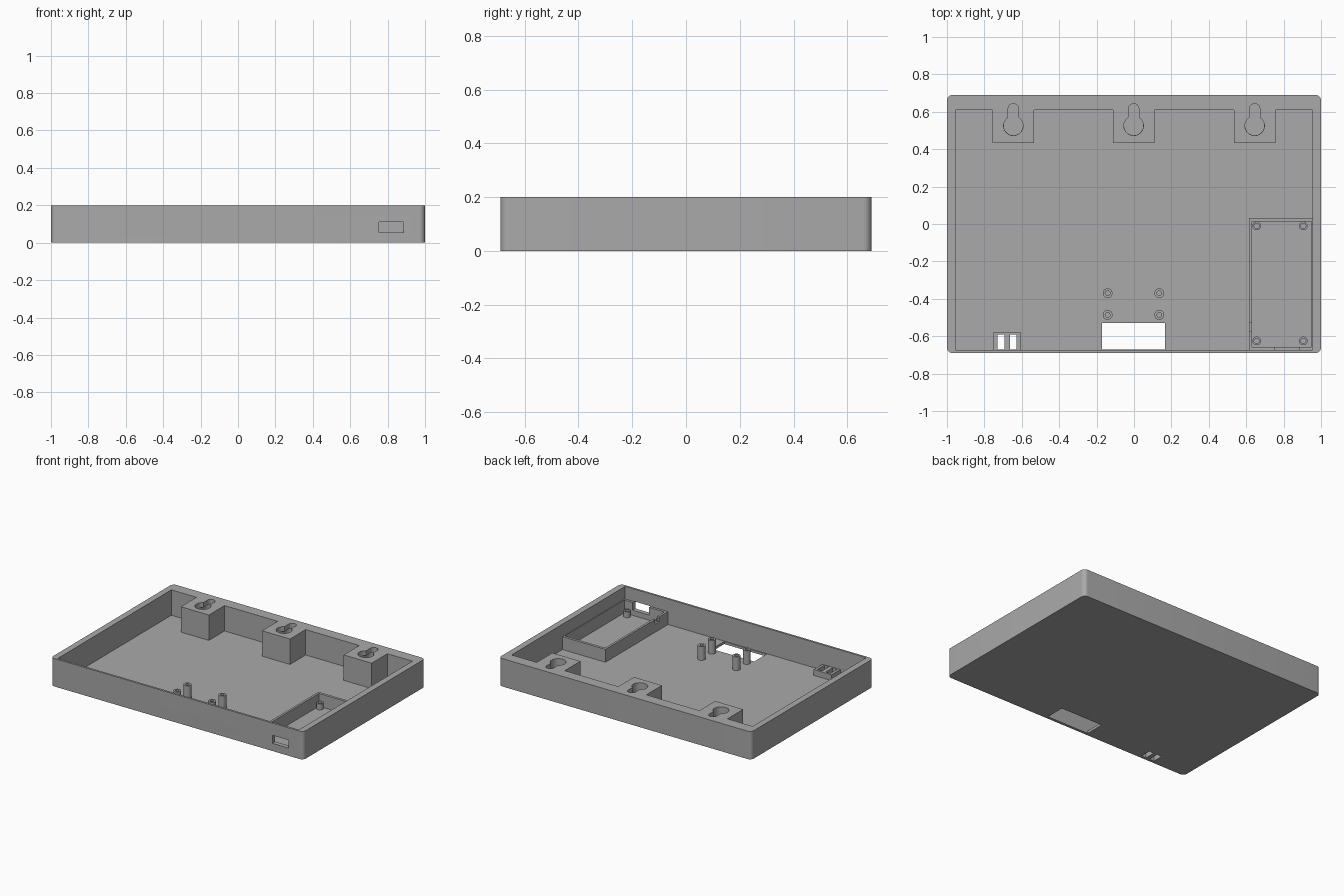
import bpy, bmesh, math

if "Cube" in bpy.data.objects:
    bpy.data.objects.remove(bpy.data.objects["Cube"])

FLOOR, RIM = 0.018, 0.2
grey = bpy.data.materials.new("plain grey")
grey.diffuse_color = (0.4, 0.4, 0.4, 1)
grey.use_nodes = True
grey.node_tree.nodes["Principled BSDF"].inputs["Base Color"].default_value = grey.diffuse_color


def prism(name, pts, z0, z1):
    """Extrude a counter-clockwise outline from z0 to z1."""
    bm = bmesh.new()
    face = bm.faces.new([bm.verts.new((x, y, z0)) for x, y in pts])
    ext = bmesh.ops.extrude_face_region(bm, geom=[face])
    top = [v for v in ext["geom"] if isinstance(v, bmesh.types.BMVert)]
    bmesh.ops.translate(bm, verts=top, vec=(0, 0, z1 - z0))
    bmesh.ops.recalc_face_normals(bm, faces=bm.faces)
    mesh = bpy.data.meshes.new(name)
    bm.to_mesh(mesh)
    bm.free()
    mesh.materials.append(grey)
    obj = bpy.data.objects.new(name, mesh)
    bpy.context.collection.objects.link(obj)
    return obj


def rect(x0, x1, y0, y1):
    return [(x0, y0), (x1, y0), (x1, y1), (x0, y1)]


def arc(cx, cy, r, a0, a1, n):
    return [(cx + r * math.cos(math.radians(a0 + (a1 - a0) * i / n)),
             cy + r * math.sin(math.radians(a0 + (a1 - a0) * i / n)))
            for i in range(n + 1)]


def circle(cx, cy, r, n=24):
    return arc(cx, cy, r, 0, 360, n)[:-1]


def cut(target, cutters):
    """Subtract each cutter in turn."""
    for c in cutters:
        c.hide_render = True
        mod = target.modifiers.new("cut", "BOOLEAN")
        mod.operation, mod.solver, mod.object = "DIFFERENCE", "EXACT", c
        bpy.context.view_layer.objects.active = target
        bpy.ops.object.modifier_apply(modifier=mod.name)


def smooth(obj):
    bpy.ops.object.select_all(action="DESELECT")
    obj.select_set(True)
    bpy.context.view_layer.objects.active = obj
    bpy.ops.object.shade_smooth_by_angle(angle=math.radians(30))


# Tray with rounded vertical corners
R = 0.03
outline = []
for sx, sy, a in ((1, -1, -90), (1, 1, 0), (-1, 1, 90), (-1, -1, 180)):
    outline += arc(sx * (1 - R), sy * (0.69 - R), R, a, a + 90, 8)
tray = prism("tray", outline, 0, RIM)

# Cavity outline steps around the three hanger blocks on the back wall
hangers = (0.645, -0.002, -0.645)
cavity_pts = [(-0.955, -0.675), (0.955, -0.675), (0.955, 0.61)]
for x in hangers:
    cavity_pts += [(x + 0.111, 0.61), (x + 0.111, 0.433),
                   (x - 0.111, 0.433), (x - 0.111, 0.61)]
cavity_pts.append((-0.955, 0.61))
cutters = [prism("cavity_cutter", cavity_pts, FLOOR, 0.3)]

# Keyholes: narrow neck on top, wider channel beneath
half = math.degrees(math.asin(0.028 / 0.052))
for x in hangers:
    keyhole = (arc(x, 0.525, 0.052, 90 + half, 450 - half, 28)
               + arc(x, 0.615, 0.028, 0, 180, 14))
    channel = arc(x, 0.525, 0.051, 180, 360, 16) + arc(x, 0.610, 0.051, 0, 180, 16)
    cutters.append(prism("keyhole_cutter", keyhole, 0.14, 0.25))
    cutters.append(prism("channel_cutter", channel, 0.11, 0.165))

# Openings in the floor and front wall
floor_window = prism("floor_window_cutter", rect(-0.17, 0.166, -0.67, -0.53), -0.1, 0.06)
slots = [prism("slot_cutter", rect(x, x + 0.037, -0.67, -0.592), -0.1, 0.1)
         for x in (-0.73, -0.664)]
front_window = prism("front_window_cutter", rect(0.755, 0.885, -0.8, -0.645), 0.055, 0.112)
cut(tray, cutters + [floor_window, front_window] + slots)
smooth(tray)

# Slotted port block
port = prism("port_block", rect(-0.75, -0.608, -0.68, -0.577), FLOOR - 0.005, 0.06)
cut(port, slots)

# Compartment frame in the front right corner
frame = prism("compartment_frame", rect(0.615, 0.958, -0.68, 0.033), FLOOR - 0.005, 0.11)
inside = prism("compartment_cutter", rect(0.631, 0.95, -0.658, 0.014), -0.1, 0.3)
notch = prism("notch_cutter", rect(0.6, 0.64, -0.575, -0.53), 0.075, 0.3)
cut(frame, [inside, notch, front_window])


def standoff(name, x, y, r, bore, top):
    post = prism(name, circle(x, y, r), FLOOR - 0.005, top)
    hole = prism("bore_cutter", circle(x, y, bore, 16), FLOOR, top + 0.1)
    cut(post, [hole])
    bpy.data.objects.remove(hole)
    smooth(post)


# Hollow standoffs: tall ones behind the floor window, short ones in the compartment
for x in (-0.141, 0.135):
    for y in (-0.37, -0.486):
        standoff("tall_standoff", x, y, 0.026, 0.013, 0.116)
for x in (0.656, 0.905):
    for y in (-0.01, -0.625):
        standoff("short_standoff", x, y, 0.023, 0.014, 0.06)

# Clear away the cutters
for obj in cutters + slots + [floor_window, front_window, inside, notch]:
    bpy.data.objects.remove(obj)
